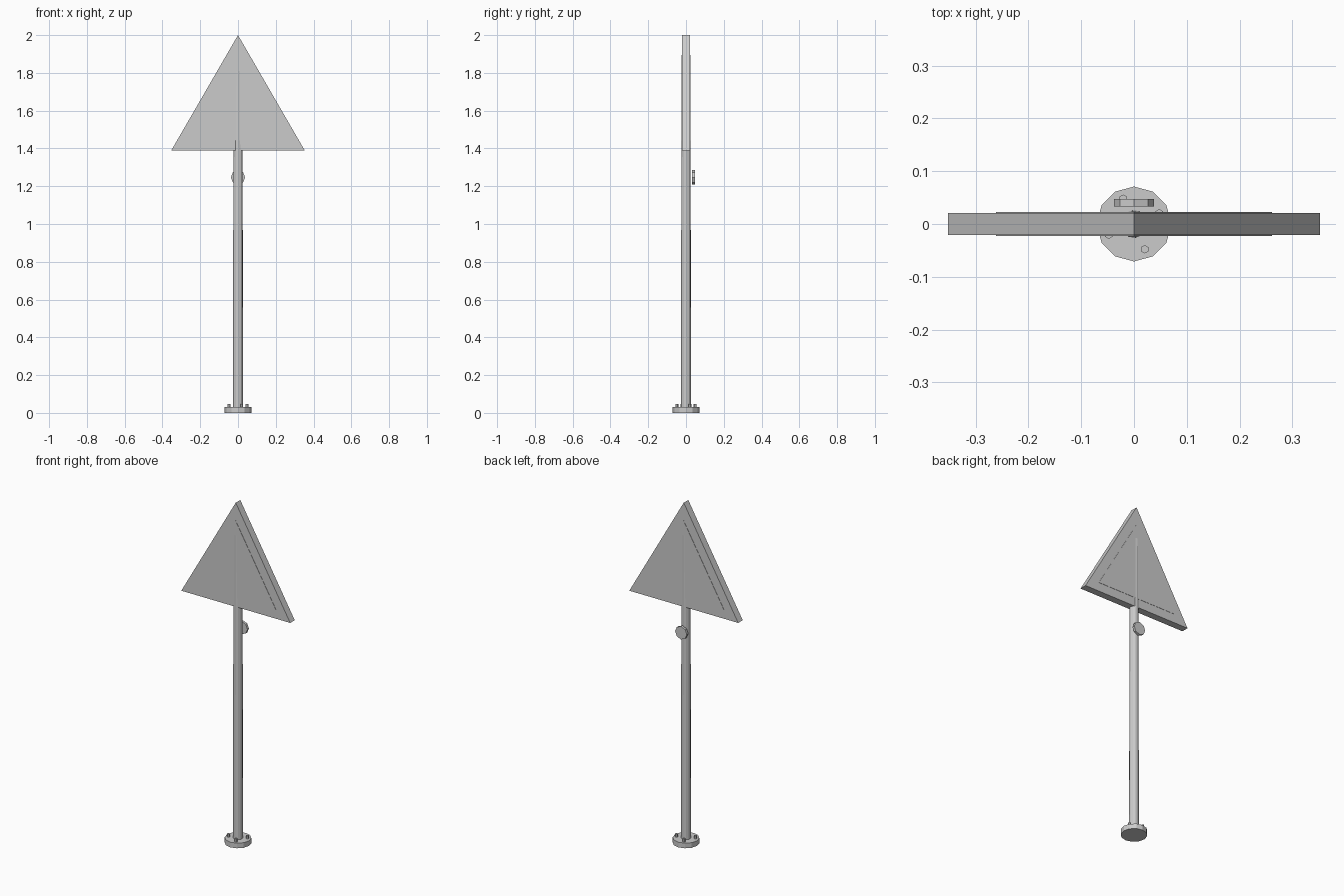
import bpy, bmesh, math
from mathutils import Matrix, Vector

cube = bpy.data.objects.get("Cube")
if cube:
    bpy.data.objects.remove(cube)

grey = bpy.data.materials.new("plain_grey")
grey.use_nodes = True
COLOUR = (0.6, 0.6, 0.6, 1)
grey.diffuse_color = COLOUR
grey.node_tree.nodes["Principled BSDF"].inputs["Base Color"].default_value = COLOUR


def finish(name, bm):
    bmesh.ops.recalc_face_normals(bm, faces=bm.faces)
    mesh = bpy.data.meshes.new(name)
    bm.to_mesh(mesh)
    bm.free()
    mesh.materials.append(grey)
    obj = bpy.data.objects.new(name, mesh)
    bpy.context.collection.objects.link(obj)
    return obj


def prism(name, sides, r1, r2, height, centre, turn=0, tilt=0):
    """Regular prism or taper; the tilt about x lays it on its back."""
    bm = bmesh.new()
    matrix = (Matrix.Translation(centre) @ Matrix.Rotation(math.radians(tilt), 4, "X")
              @ Matrix.Rotation(math.radians(turn), 4, "Z"))
    bmesh.ops.create_cone(bm, cap_ends=True, segments=sides, radius1=r1,
                          radius2=r2, depth=height, matrix=matrix)
    return finish(name, bm)


def triangle(name, half_width, bottom, top, half_depth):
    """Upright triangular plate."""
    bm = bmesh.new()
    corners = [(-half_width, bottom), (half_width, bottom), (0, top)]
    face = bm.faces.new([bm.verts.new((x, -half_depth, z)) for x, z in corners])
    side = bmesh.ops.extrude_face_region(bm, geom=[face])["geom"]
    verts = [v for v in side if isinstance(v, bmesh.types.BMVert)]
    bmesh.ops.translate(bm, verts=verts, vec=Vector((0, 2 * half_depth, 0)))
    return finish(name, bm)


# Foot flange with its ring of bolts
prism("base_flange", 12, 0.071, 0.071, 0.03, (0, 0, 0.015))
for i in range(4):
    angle = math.radians(23 + 90 * i)
    spot = (0.052 * math.cos(angle), 0.052 * math.sin(angle), 0.037)
    prism(f"base_bolt_{i + 1}", 6, 0.008, 0.008, 0.022, spot)

# Slightly tapered post reaching up through the sign
prism("post", 12, 0.0265, 0.0243, 1.79, (0, 0, 0.915), turn=7)

# Sign plate and the thin raised panel on both faces
triangle("sign_plate", 0.353, 1.39, 2.0, 0.021)
triangle("sign_panel", 0.262, 1.442, 1.895, 0.0225)

# Small round reflector behind the post
prism("rear_reflector", 8, 0.038, 0.038, 0.014, (0, 0.04, 1.247), tilt=90)
